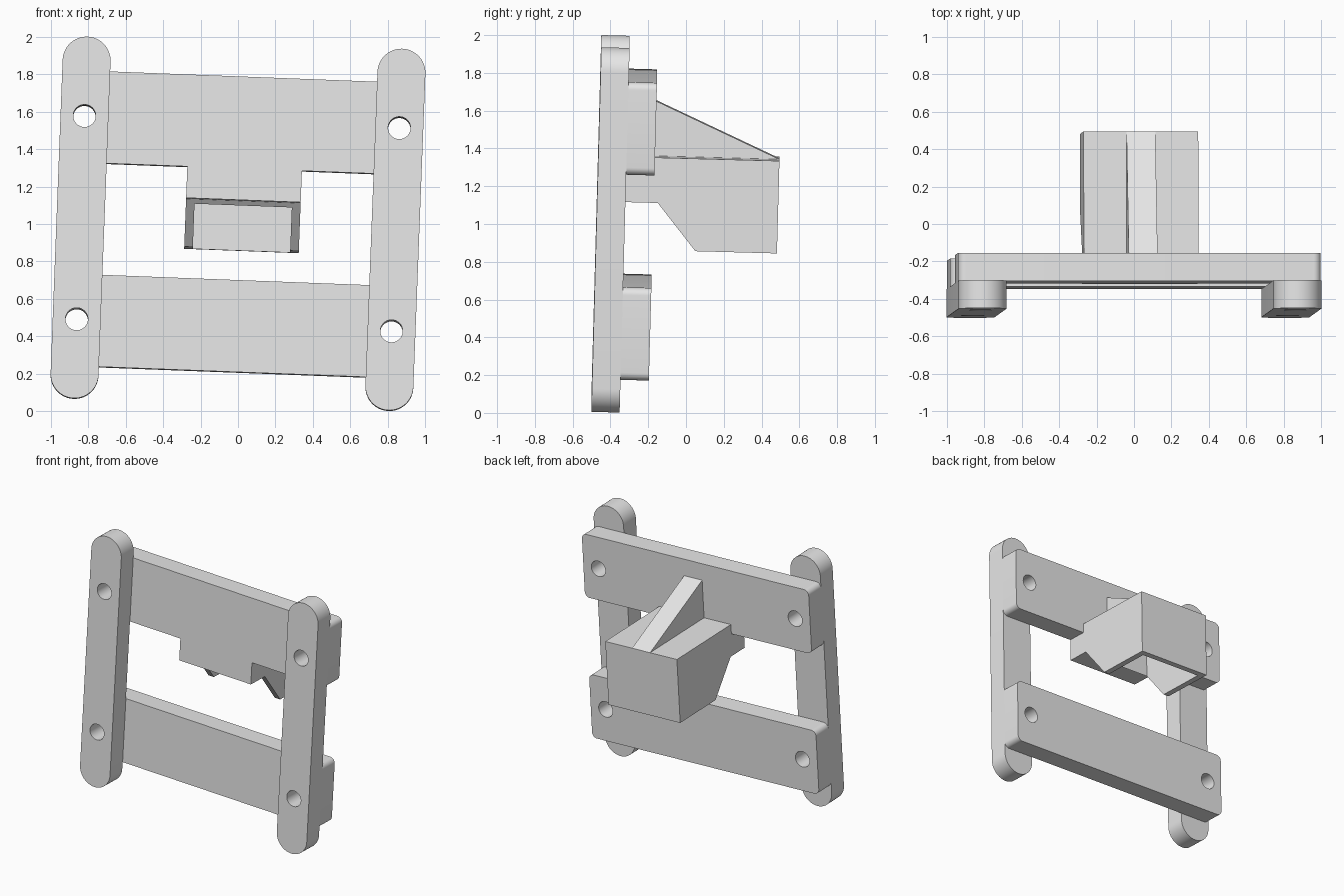
import bpy, bmesh
from math import radians, cos, sin, pi
from mathutils import Matrix, Vector

cube = bpy.data.objects.get("Cube")
if cube:
    bpy.data.objects.remove(cube)

grey = bpy.data.materials.new("plain grey")
grey.use_nodes = True
grey.diffuse_color = (0.8, 0.8, 0.8, 1)
grey.node_tree.nodes["Principled BSDF"].inputs["Base Color"].default_value = (0.8, 0.8, 0.8, 1)

# The whole frame leans slightly sideways and backwards
LEAN = (Matrix.Translation((0, -0.475, 1.003))
        @ Matrix.Rotation(radians(2.2), 4, 'Y')
        @ Matrix.Rotation(radians(-1.57), 4, 'X'))

POST_X, POST_R, POST_CAP = 0.841, 0.128, 0.838
DEPTH = 0.15
HOLE_Z, HOLE_R = 0.543, 0.06
BEAM_X, BEAM_IN, BEAM_OUT = POST_X + POST_R, 0.298, 0.789
MID, HALF = 0.024, 0.306          # pocket centre and half width


def prism(name, pts, lo, hi, axis='Y'):
    """Extrude a closed profile; axis Y takes (x, z) points, axis X takes (y, z)."""
    bm = bmesh.new()
    place = (lambda p, d: (p[0], d, p[1])) if axis == 'Y' else (lambda p, d: (d, p[0], p[1]))
    face = bm.faces.new([bm.verts.new(place(p, lo)) for p in pts])
    new = bmesh.ops.extrude_face_region(bm, geom=[face])["geom"]
    step = Vector((0, hi - lo, 0)) if axis == 'Y' else Vector((hi - lo, 0, 0))
    bmesh.ops.translate(bm, vec=step, verts=[g for g in new if isinstance(g, bmesh.types.BMVert)])
    bmesh.ops.recalc_face_normals(bm, faces=bm.faces)
    mesh = bpy.data.meshes.new(name)
    bm.to_mesh(mesh)
    bm.free()
    mesh.materials.append(grey)
    obj = bpy.data.objects.new(name, mesh)
    bpy.context.collection.objects.link(obj)
    return obj


def arc(x, z, r, start, end, n):
    return [(x + r * cos(t), z + r * sin(t))
            for t in (radians(start + (end - start) * i / n) for i in range(n + 1))]


def cut(obj, cutters):
    for c in cutters:
        c.hide_render = True
        mod = obj.modifiers.new("cut", 'BOOLEAN')
        mod.operation, mod.solver, mod.object = 'DIFFERENCE', 'EXACT', c
    bpy.context.view_layer.update()
    done = bpy.data.meshes.new_from_object(obj.evaluated_get(bpy.context.evaluated_depsgraph_get()))
    obj.modifiers.clear()
    obj.data = done
    for c in cutters:
        bpy.data.objects.remove(c)


def hole(x, z):
    return prism("hole_cutter", arc(x, z, HOLE_R, 0, 352.5, 47), -0.1, 0.5)


parts = []

# Round-ended posts with two bolt holes each
for name, side in (("left_post", 1), ("right_post", -1)):
    x = side * POST_X
    outline = arc(x, POST_CAP, POST_R, 0, 180, 32) + arc(x, -POST_CAP, POST_R, 180, 360, 32)
    post = prism(name, outline, 0, DEPTH)
    cut(post, [hole(x, HOLE_Z), hole(x, -HOLE_Z)])
    parts.append(post)

# Cross beams with softened corners; the upper one carries a tab
r = 0.04
for name, lo, hi, tab in (("upper_beam", BEAM_IN, BEAM_OUT, True),
                          ("lower_beam", -BEAM_OUT, -BEAM_IN, False)):
    e = BEAM_X - r
    outline = (arc(e, lo + r, r, -90, 0, 8) + arc(e, hi - r, r, 0, 90, 8)
               + arc(-e, hi - r, r, 90, 180, 8) + arc(-e, lo + r, r, 180, 270, 8))
    if tab:
        a, b = MID - HALF, MID + HALF
        outline += [(a, lo), (a, 0.13), (b, 0.13), (b, lo)]
    beam = prism(name, outline, DEPTH, 2 * DEPTH)
    z = (lo + hi) / 2
    cut(beam, [hole(POST_X, z), hole(-POST_X, z)])
    parts.append(beam)

# Hollow pocket behind the tab, open underneath
pocket = prism("pocket", [(0.3, 0.37), (0.3, 0.13), (0.322, 0.13), (0.528, -0.12),
                          (0.96, -0.12), (0.96, 0.37)], MID - HALF, MID + HALF, 'X')
inner = HALF - 0.046
cavity = prism("cavity_cutter", [(0.342, 0.325), (0.342, -0.3), (0.914, -0.3), (0.914, 0.325)],
               MID - inner, MID + inner, 'X')
cut(pocket, [cavity])
parts.append(pocket)

# Triangular brace on top of the pocket
parts.append(prism("brace", [(0.3, 0.37), (0.96, 0.37), (0.3, 0.66)],
                   MID - 0.077, MID + 0.077, 'X'))

for obj in parts:
    obj.data.transform(LEAN)
    obj.data.shade_smooth()
    obj.data.set_sharp_from_angle(angle=radians(30))
